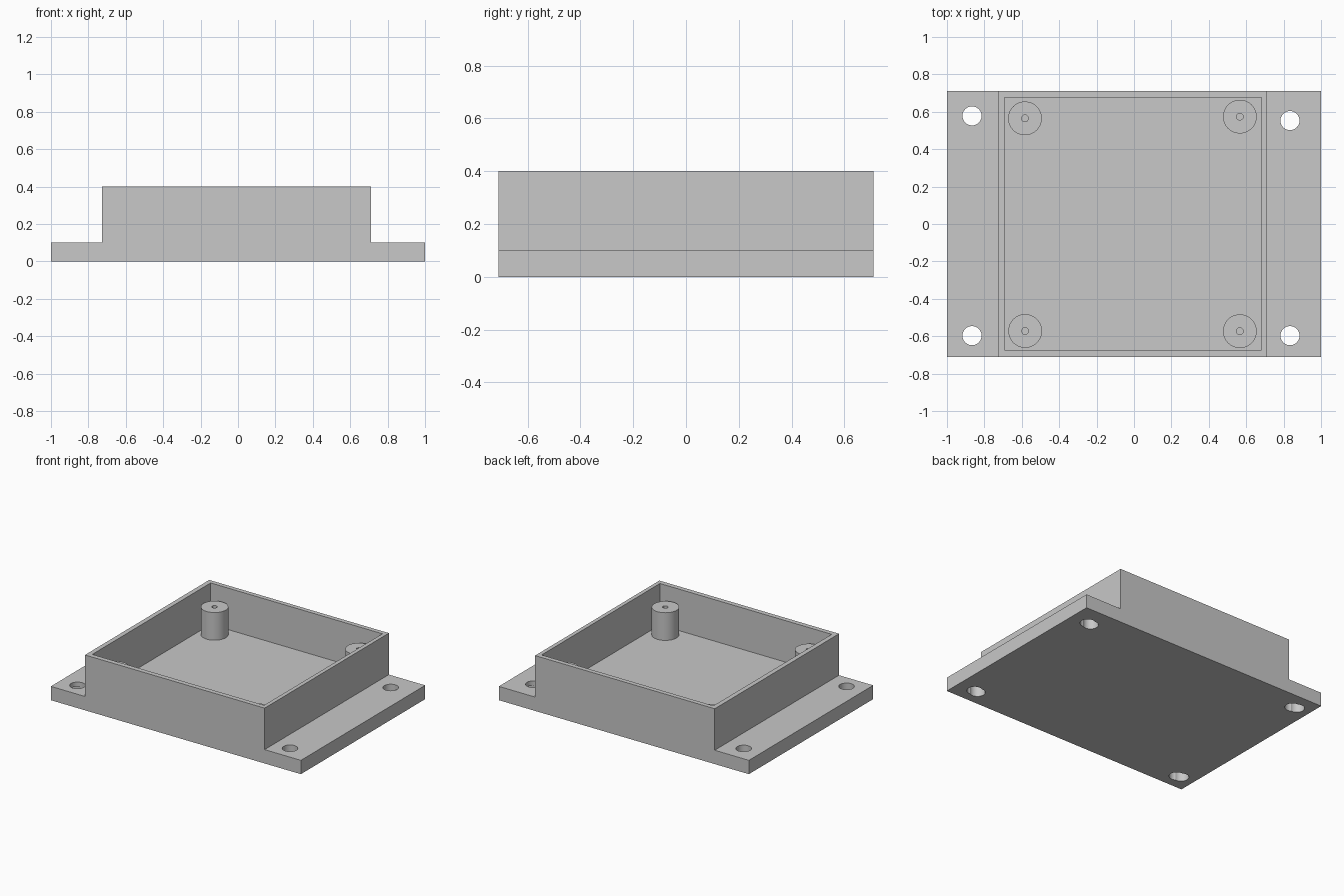
import bpy, bmesh, math
from mathutils import Matrix, Vector

cube = bpy.data.objects.get("Cube")
if cube:
    bpy.data.objects.remove(cube, do_unlink=True)

FLOOR, FLANGE, POST_TOP, RIM = 0.10, 0.10, 0.30, 0.40
HALF_Y = 0.71

grey = bpy.data.materials.new("plain_grey")
grey.use_nodes = True
grey.diffuse_color = (0.58, 0.58, 0.58, 1)
grey.node_tree.nodes["Principled BSDF"].inputs["Base Color"].default_value = (0.58, 0.58, 0.58, 1)


def make_object(name, bm):
    bmesh.ops.recalc_face_normals(bm, faces=bm.faces)
    mesh = bpy.data.meshes.new(name)
    bm.to_mesh(mesh)
    bm.free()
    mesh.materials.append(grey)
    obj = bpy.data.objects.new(name, mesh)
    bpy.context.collection.objects.link(obj)
    return obj


def activate(obj):
    bpy.ops.object.select_all(action="DESELECT")
    obj.select_set(True)
    bpy.context.view_layer.objects.active = obj


def add_drill(bm, x, y, z0, z1):
    bmesh.ops.create_cone(bm, cap_ends=True, segments=48, radius1=0.051, radius2=0.051,
                          depth=z1 - z0, matrix=Matrix.Translation((x, y, (z0 + z1) / 2)))


def subtract(target, bm):
    cutter = make_object("cutter", bm)
    cutter.hide_render = True
    cut = target.modifiers.new("cut", "BOOLEAN")
    cut.operation, cut.solver, cut.object = "DIFFERENCE", "EXACT", cutter
    activate(target)
    bpy.ops.object.modifier_apply(modifier="cut")
    bpy.data.objects.remove(cutter, do_unlink=True)


# Tray with side flanges: stepped profile extruded from front to back
profile = [(-1, 0), (1, 0), (1, FLANGE), (0.71, FLANGE),
           (0.71, RIM), (-0.727, RIM), (-0.727, FLANGE), (-1, FLANGE)]
bm = bmesh.new()
face = bm.faces.new([bm.verts.new((x, -HALF_Y, z)) for x, z in profile])
ext = bmesh.ops.extrude_face_region(bm, geom=[face])
bmesh.ops.translate(bm, vec=(0, 2 * HALF_Y, 0),
                    verts=[v for v in ext["geom"] if isinstance(v, bmesh.types.BMVert)])
tray = make_object("enclosure_tray", bm)

# Open pocket and four screw holes through the flanges
holes = [(-0.866, 0.578), (0.834, 0.553), (-0.866, -0.597), (0.834, -0.597)]
bm = bmesh.new()
x0, x1, y0, y1, top = -0.693, 0.681, -0.675, 0.677, 0.6
bmesh.ops.create_cube(bm, size=1, matrix=Matrix.LocRotScale(
    Vector(((x0 + x1) / 2, (y0 + y1) / 2, (FLOOR + top) / 2)), None,
    Vector((x1 - x0, y1 - y0, top - FLOOR))))
for x, y in holes:
    add_drill(bm, x, y, -0.1, 0.2)
subtract(tray, bm)

# Shallow offset recesses that widen the holes on the underside
bm = bmesh.new()
for x, y in holes:
    add_drill(bm, x + math.copysign(0.03, x), y + 0.007, -0.1, 0.067)
subtract(tray, bm)
activate(tray)
bpy.ops.object.shade_smooth_by_angle(angle=math.radians(30))

# Screw posts: a lathed hollow cylinder standing at each corner of the floor
posts = {"back_right_post": (-0.583, 0.565), "back_left_post": (0.566, 0.574),
         "front_right_post": (-0.582, -0.572), "front_left_post": (0.566, -0.573)}
for name, (x, y) in posts.items():
    bm = bmesh.new()
    section = [(0.09, FLOOR), (0.09, POST_TOP), (0.018, POST_TOP), (0.018, FLOOR)]
    verts = [bm.verts.new((r, 0, z)) for r, z in section]
    edges = [bm.edges.new(pair) for pair in zip(verts, verts[1:])]
    bmesh.ops.spin(bm, geom=verts + edges, cent=(0, 0, 0), axis=(0, 0, 1),
                   angle=math.tau, steps=48, use_merge=True)
    bmesh.ops.remove_doubles(bm, verts=bm.verts, dist=1e-5)
    post = make_object(name, bm)
    post.location = (x, y, 0)
    activate(post)
    bpy.ops.object.shade_smooth_by_angle(angle=math.radians(30))
